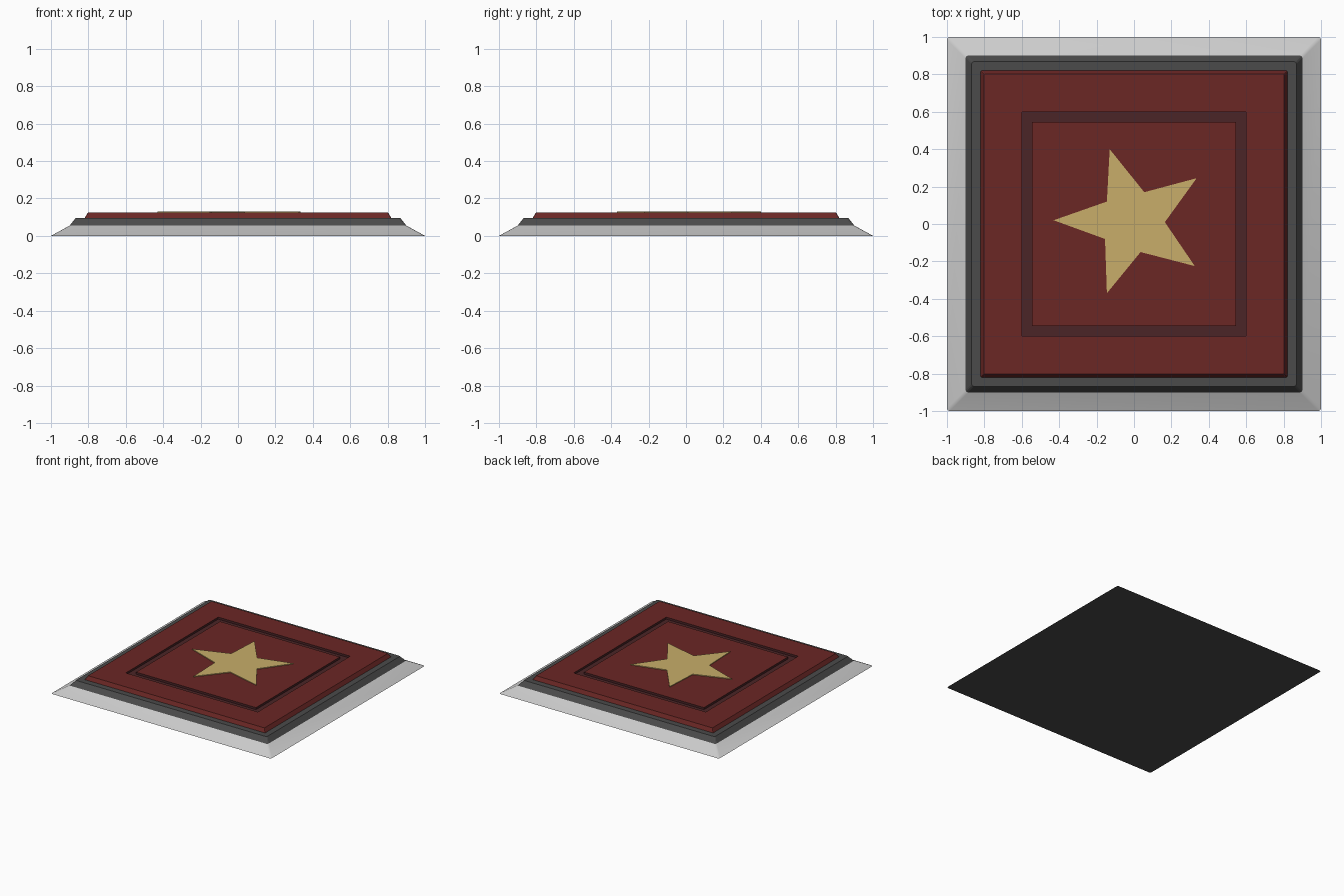
import bpy, bmesh
from math import sin, cos, pi

if "Cube" in bpy.data.objects:
    bpy.data.objects.remove(bpy.data.objects["Cube"])


def material(name, rgb):
    m = bpy.data.materials.new(name)
    m.diffuse_color = (*rgb, 1)
    m.use_nodes = True
    m.node_tree.nodes["Principled BSDF"].inputs["Base Color"].default_value = m.diffuse_color
    return m


DARK = material("dark_stone", (0.07, 0.07, 0.07))
RED = material("red", (0.147, 0.02, 0.018))
GROOVE = material("groove_red", (0.07, 0.018, 0.02))
GOLD = material("gold", (0.58, 0.42, 0.144))


def finish(name, bm, mat, smooth=False):
    bmesh.ops.recalc_face_normals(bm, faces=bm.faces)
    me = bpy.data.meshes.new(name)
    bm.to_mesh(me)
    bm.free()
    ob = bpy.data.objects.new(name, me)
    bpy.context.collection.objects.link(ob)
    if mat:
        me.materials.append(mat)
    if smooth:
        bpy.ops.object.select_all(action='DESELECT')
        ob.select_set(True)
        bpy.context.view_layer.objects.active = ob
        bpy.ops.object.shade_smooth_by_angle(angle=pi / 3)
    return ob


def square_ring(bm, half, z, r, seg=2):
    """Square loop, with rounded corners when r > 0."""
    pts = []
    for k in range(4):
        a = pi / 4 + k * pi / 2
        sx, sy = (1 if cos(a) > 0 else -1), (1 if sin(a) > 0 else -1)
        for i in range(seg + 1 if r else 1):
            t = k * pi / 2 + i * pi / 2 / seg
            dx, dy = (r * cos(t), r * sin(t)) if r else (0, 0)
            pts.append(bm.verts.new((sx * (half - r) + dx, sy * (half - r) + dy, z)))
    return pts


def loft(name, profile, mat, r=0.0, cap_first=False, cap_last=False, smooth=False):
    """Skin square loops through a (half width, height) profile."""
    bm = bmesh.new()
    rings = [square_ring(bm, h, z, r) for h, z in profile]
    for a, b in zip(rings, rings[1:]):
        n = len(a)
        for i in range(n):
            bm.faces.new((a[i], a[(i + 1) % n], b[(i + 1) % n], b[i]))
    if cap_first:
        bm.faces.new(rings[0])
    if cap_last:
        bm.faces.new(rings[-1])
    ob = finish(name, bm, mat, smooth)
    # open skins: make sure the faces look upward
    if not cap_first and sum(p.normal.z for p in ob.data.polygons) < 0:
        ob.data.flip_normals()
    return ob


# sloping outer rim and stepped stone trim
loft("outer_rim", [(0.9, 0.055), (1.0, 0.0)], None, r=0.015, smooth=True)
loft("underside", [(0.99, 0.0), (1.0, 0.0)], DARK, r=0.015, cap_first=True)
loft("stone_trim", [(0.82, 0.095), (0.868, 0.095), (0.9, 0.055)], DARK, r=0.012)

# red plate with a sunken square channel
TOP, FLOOR = 0.125, 0.108
loft("red_border", [(0.6, TOP), (0.802, TOP), (0.82, 0.095)], RED, r=0.006)
loft("channel", [(0.545, TOP), (0.545, FLOOR), (0.6, FLOOR), (0.6, TOP)], GROOVE)
loft("red_centre", [(0.545, TOP), (0.54, TOP)], RED, cap_last=True)

# slightly irregular raised star
star = [(-0.43, 0.02), (-0.155, -0.08), (-0.145, -0.37), (0.035, -0.15),
        (0.325, -0.225), (0.165, 0.01), (0.335, 0.245), (0.055, 0.17),
        (-0.13, 0.4), (-0.145, 0.12)]
bm = bmesh.new()
low = [bm.verts.new((x, y, TOP)) for x, y in star]
high = [bm.verts.new((x, y, TOP + 0.006)) for x, y in star]
bm.faces.new(high)
for i in range(10):
    j = (i + 1) % 10
    bm.faces.new((low[i], low[j], high[j], high[i]))
finish("star", bm, GOLD)
